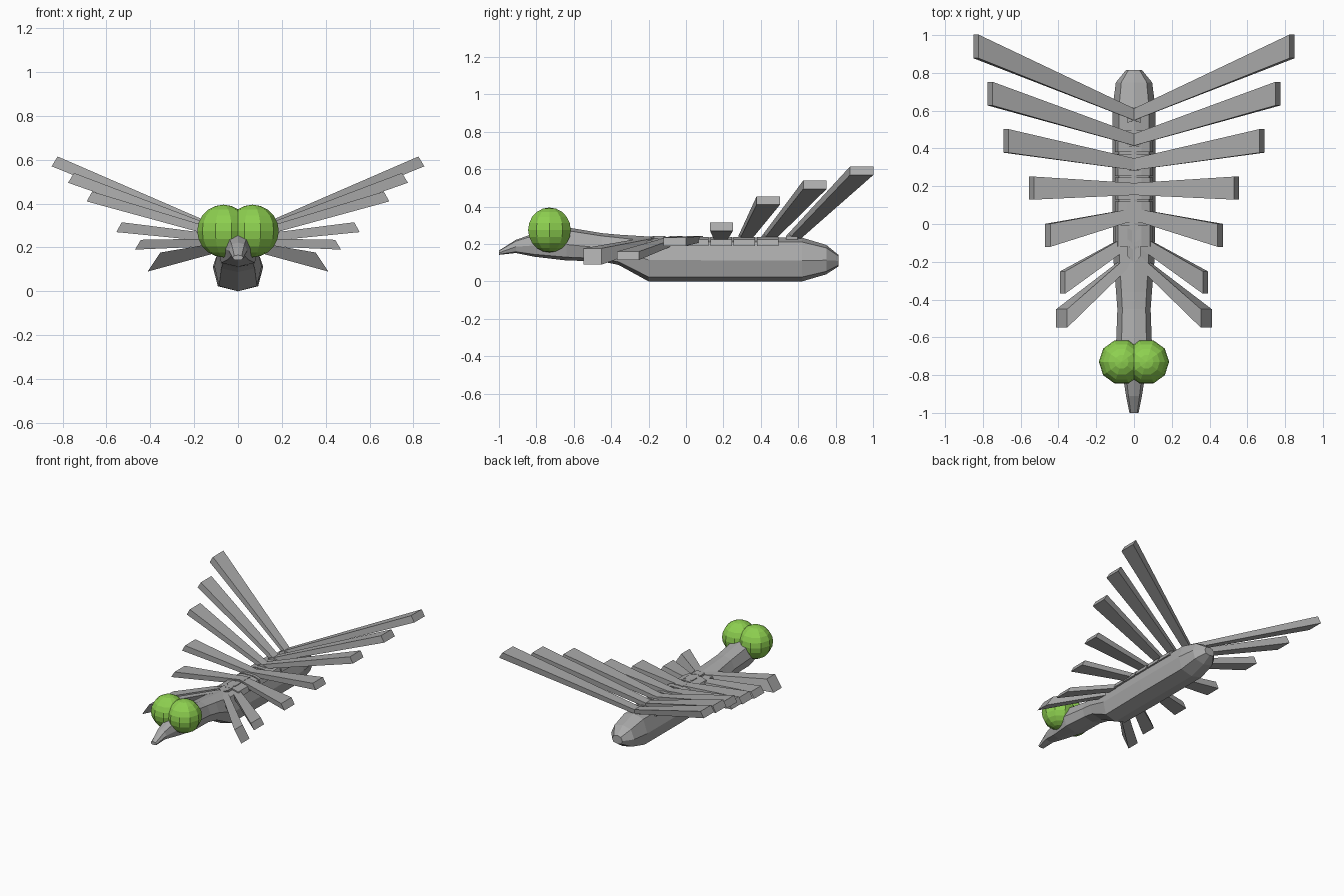
import bpy, bmesh, math

if "Cube" in bpy.data.objects:
    bpy.data.objects.remove(bpy.data.objects["Cube"])


def material(name, rgb):
    m = bpy.data.materials.new(name)
    m.diffuse_color = (*rgb, 1)
    m.use_nodes = True
    m.node_tree.nodes["Principled BSDF"].inputs["Base Color"].default_value = m.diffuse_color
    return m


GREY = material("grey", (0.40, 0.40, 0.40))
GREEN = material("leaf_green", (0.27, 0.63, 0.08))


def finish(name, bm, mat):
    bmesh.ops.recalc_face_normals(bm, faces=bm.faces)
    me = bpy.data.meshes.new(name)
    bm.to_mesh(me)
    bm.free()
    me.materials.append(mat)
    ob = bpy.data.objects.new(name, me)
    bpy.context.collection.objects.link(ob)
    return ob


def loft(name, rings, mat):
    """Skin a list of point rings and close both ends."""
    bm = bmesh.new()
    loops = [[bm.verts.new(p) for p in r] for r in rings]
    n = len(loops[0])
    for a, b in zip(loops, loops[1:]):
        for i in range(n):
            j = (i + 1) % n
            bm.faces.new((a[i], a[j], b[j], b[i]))
    bm.faces.new(loops[0])
    bm.faces.new(loops[-1])
    return finish(name, bm, mat)


# Body: eight-sided section (x factor, height factor) swept from beak to tail
SECTION = [(0, 0), (0.8, 0.10), (1, 0.48), (0.7, 0.90),
           (0, 1), (-0.7, 0.90), (-1, 0.48), (-0.8, 0.10)]
STATIONS = [  # y, bottom, top, half width
    (-1.00, 0.142, 0.165, 0.024), (-0.91, 0.152, 0.222, 0.042),
    (-0.81, 0.132, 0.258, 0.058), (-0.64, 0.112, 0.290, 0.095),
    (-0.45, 0.107, 0.258, 0.088), (-0.36, 0.088, 0.250, 0.095),
    (-0.20, 0.000, 0.240, 0.108), (0.20, 0.000, 0.234, 0.115),
    (0.62, 0.000, 0.234, 0.113), (0.75, 0.038, 0.195, 0.096),
    (0.815, 0.080, 0.142, 0.042)]
loft("body", [[(w * fx, y, lo + (hi - lo) * fz) for fx, fz in SECTION]
              for y, lo, hi, w in STATIONS], GREY)

# Back plates: low segments along the spine between the feather roots
for k in range(5):
    y0 = -0.12 + k * 0.125
    outline = [(-0.10, 0.19), (0.10, 0.19), (0.085, 0.225),
               (0.04, 0.238), (-0.04, 0.238), (-0.085, 0.225)]
    loft(f"back_plate_{k + 1}",
         [[(x, y, z) for x, z in outline] for y in (y0, y0 + 0.115)], GREY)

# Feathers: tapering bars whose vertical-ish tips widen outwards
FEATHERS = [  # root y, tip x, tip y, tip bottom, tip top, inward lean, tip width
    (0.565, 0.85, 0.94, 0.57, 0.615, 0.027, 0.125),
    (0.435, 0.775, 0.69, 0.495, 0.54, 0.027, 0.125),
    (0.310, 0.69, 0.44, 0.41, 0.455, 0.025, 0.125),
    (0.185, 0.555, 0.19, 0.27, 0.315, 0.025, 0.122),
    (0.060, 0.47, -0.06, 0.19, 0.235, 0.027, 0.122),
    (-0.050, 0.392, -0.31, 0.115, 0.16, 0.028, 0.118),
    (-0.140, 0.412, -0.50, 0.09, 0.177, 0.058, 0.098)]
for k, (ry, tx, ty, lo, hi, lean, tw) in enumerate(FEATHERS):
    for side, label in ((1, "right"), (-1, "left")):
        rw = 0.03
        root = [(-0.035 * side, ry - rw, 0.212), (-0.035 * side, ry + rw, 0.212),
                (-0.035 * side, ry + rw, 0.243), (-0.035 * side, ry - rw, 0.243)]
        h = tw / 2
        tip = [(side * tx, ty - h, lo), (side * tx, ty + h, lo),
               (side * (tx - lean), ty + h, hi), (side * (tx - lean), ty - h, hi)]
        loft(f"feather_{label}_{k + 1}", [root, tip], GREY)

# Eyes: two overlapping faceted balls
for side, label in ((1, "right"), (-1, "left")):
    bm = bmesh.new()
    bmesh.ops.create_uvsphere(bm, u_segments=10, v_segments=10, radius=0.12)
    eye = finish(f"eye_{label}", bm, GREEN)
    eye.location = (side * 0.066, -0.73, 0.275)
    eye.rotation_euler.z = math.radians(18)
